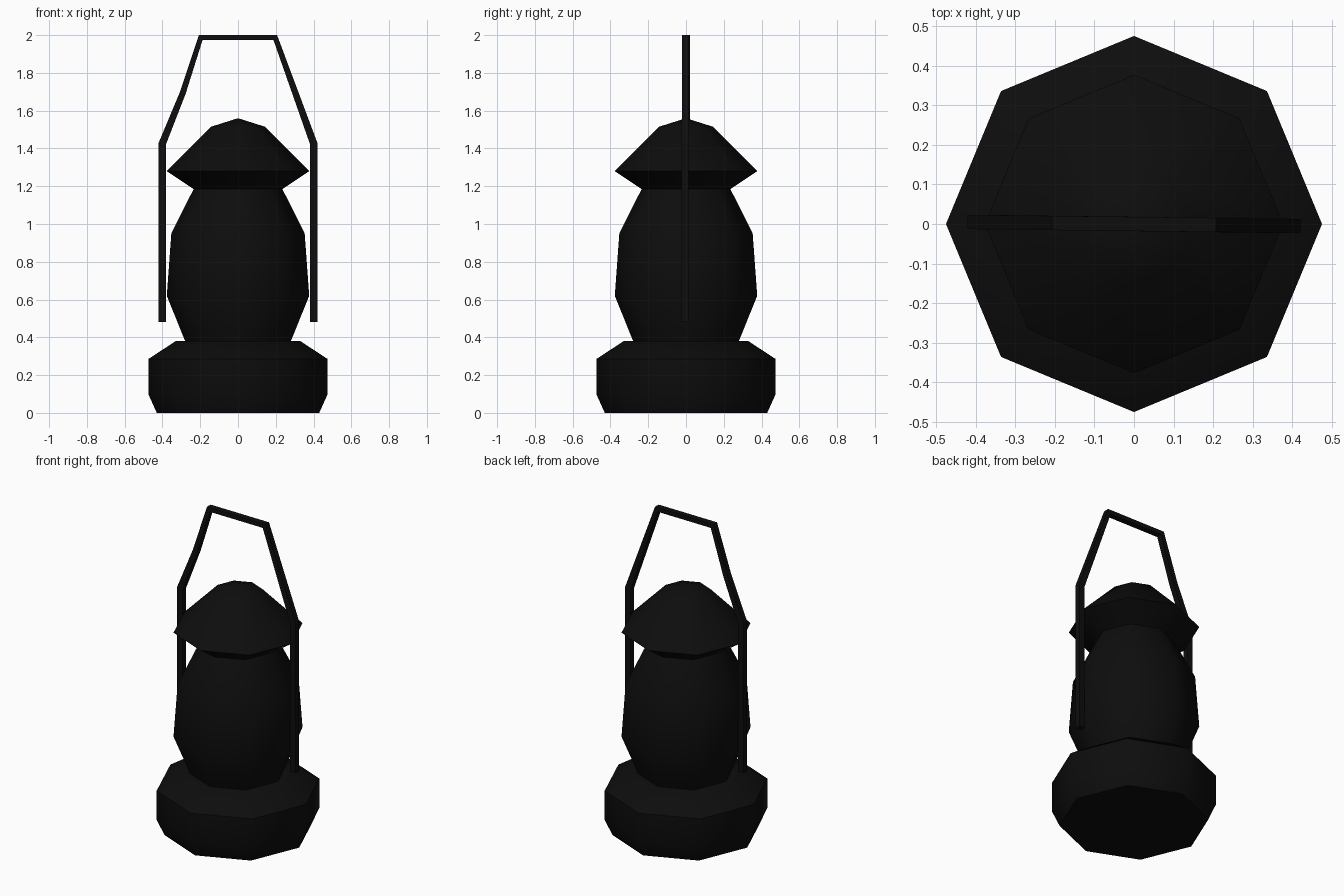
import bpy, bmesh, math

if "Cube" in bpy.data.objects:
    bpy.data.objects.remove(bpy.data.objects["Cube"])

black = bpy.data.materials.new("soot_black")
black.diffuse_color = (0.004, 0.004, 0.004, 1)
black.use_nodes = True
black.node_tree.nodes["Principled BSDF"].inputs["Base Color"].default_value = black.diffuse_color


def finish(bm, name, smooth_angle=None):
    me = bpy.data.meshes.new(name)
    bm.to_mesh(me)
    bm.free()
    ob = bpy.data.objects.new(name, me)
    bpy.context.collection.objects.link(ob)
    me.materials.append(black)
    if smooth_angle:
        bpy.ops.object.select_all(action='DESELECT')
        ob.select_set(True)
        bpy.context.view_layer.objects.active = ob
        bpy.ops.object.shade_smooth_by_angle(angle=math.radians(smooth_angle))
    return ob


def lathe(name, profile, sides=8, smooth_angle=50):
    """Turn a (radius, z) profile, bottom to top; radius 0 makes a point."""
    bm = bmesh.new()
    rings = []
    for r, z in profile:
        if r == 0:
            rings.append([bm.verts.new((0, 0, z))] * sides)
        else:
            rings.append([bm.verts.new((r * math.cos(2 * math.pi * k / sides),
                                        r * math.sin(2 * math.pi * k / sides), z))
                          for k in range(sides)])
    for a, b in zip(rings, rings[1:]):
        for k in range(sides):
            n = (k + 1) % sides
            quad = [a[k], a[n], b[n], b[k]]
            bm.faces.new(list(dict.fromkeys(quad)))
    return finish(bm, name, smooth_angle)


# Fuel base with chamfered shoulder
lathe("fuel_base", [(0, 0), (0.43, 0), (0.475, 0.10), (0.475, 0.285),
                    (0.33, 0.38), (0.28, 0.38)], smooth_angle=50)
# Bulging globe
lathe("globe", [(0.28, 0.38), (0.377, 0.62), (0.353, 0.95), (0.235, 1.185)], smooth_angle=50)
# Hood with flared brim
lathe("hood", [(0.235, 1.185), (0.377, 1.28), (0.143, 1.515), (0, 1.56)], smooth_angle=50)

# Carrying handle: outer and inner outline swept in depth
outer = [(-.42, .48), (-.42, 1.43), (-.307, 1.70), (-.207, 2.0),
         (.207, 2.0), (.42, 1.43), (.42, .48)]
inner = [(-.382, .48), (-.382, 1.42), (-.277, 1.69), (-.188, 1.973),
         (.188, 1.973), (.382, 1.42), (.382, .48)]
bm = bmesh.new()
loops = []
for (xo, zo), (xi, zi) in zip(outer, inner):
    y = -0.012 * xo
    h = 0.018
    loops.append([bm.verts.new(p) for p in ((xo, y - h, zo), (xi, y - h, zi),
                                            (xi, y + h, zi), (xo, y + h, zo))])
for a, b in zip(loops, loops[1:]):
    for k in range(4):
        bm.faces.new((a[k], a[(k + 1) % 4], b[(k + 1) % 4], b[k]))
bm.faces.new(loops[0])
bm.faces.new(loops[-1])
bmesh.ops.recalc_face_normals(bm, faces=bm.faces)
finish(bm, "carry_handle")
